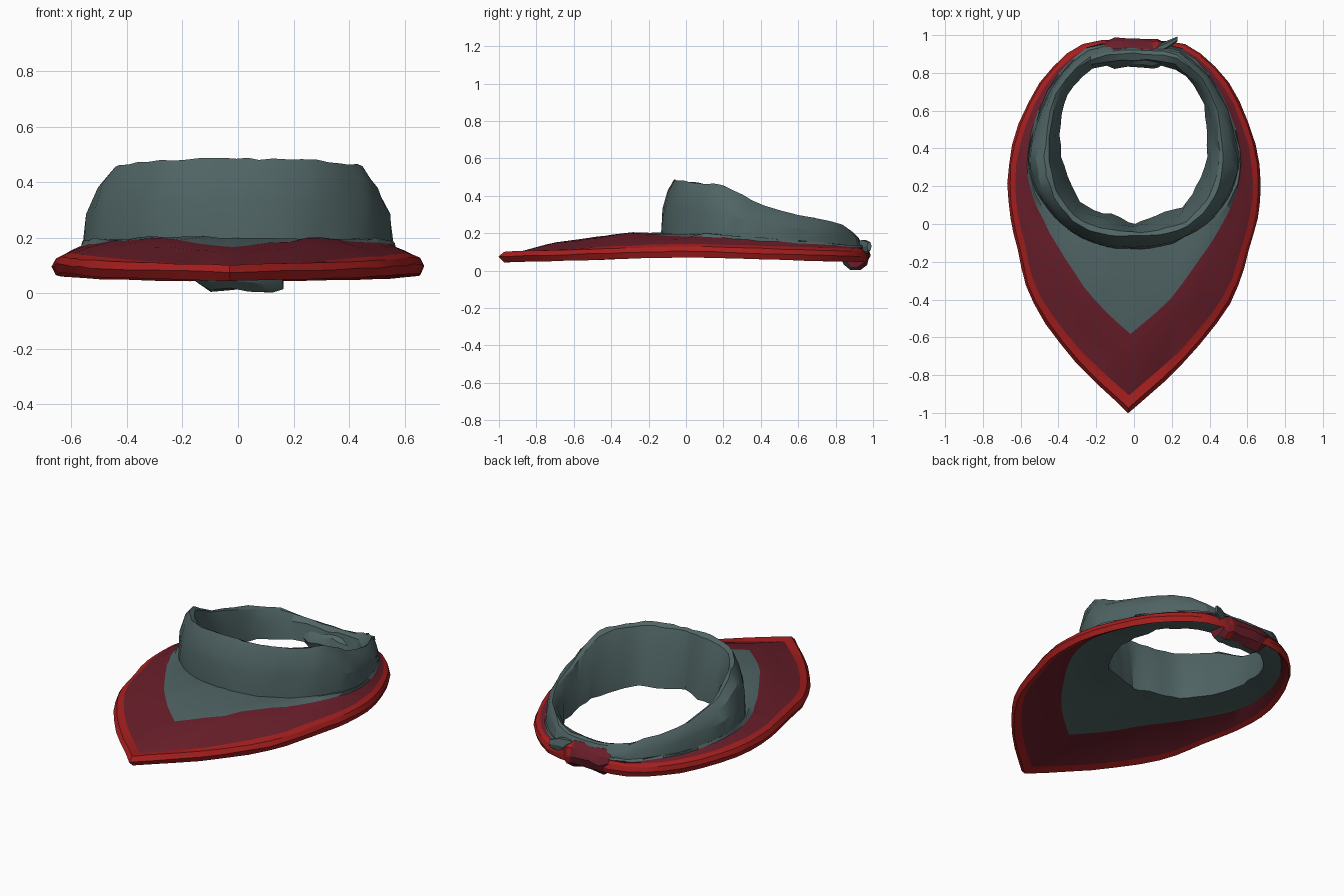
import bpy, bmesh, math, random
from mathutils import Vector

random.seed(4)
cube = bpy.data.objects.get("Cube")
if cube:
    bpy.data.objects.remove(cube)


def material(name, rgb):
    m = bpy.data.materials.new(name)
    m.use_nodes = True
    m.diffuse_color = (*rgb, 1)
    m.node_tree.nodes["Principled BSDF"].inputs["Base Color"].default_value = (*rgb, 1)
    return m


SLATE, MAROON, RED = 0, 1, 2
MATS = [material("slate cloth", (.08, .127, .127)),
        material("maroon border", (.14, .013, .023)),
        material("red trim", (.38, .013, .013))]


def finish(bm, name, angle):
    bmesh.ops.recalc_face_normals(bm, faces=bm.faces)
    mesh = bpy.data.meshes.new(name)
    bm.to_mesh(mesh)
    bm.free()
    ob = bpy.data.objects.new(name, mesh)
    bpy.context.collection.objects.link(ob)
    for m in MATS:
        mesh.materials.append(m)
    bpy.ops.object.select_all(action='DESELECT')
    ob.select_set(True)
    bpy.context.view_layer.objects.active = ob
    bpy.ops.object.shade_smooth_by_angle(angle=math.radians(angle))
    return ob


def ramp(y, *keys):
    """Piecewise linear height along y."""
    for (a, u), (b, v) in zip(keys, keys[1:]):
        if y <= b:
            return u + (v - u) * max(0, (y - a) / (b - a))
    return keys[-1][1]


def smooth_half(pts, steps=3):
    """Catmull-Rom curve from the front centre to the back centre."""
    p = [Vector(q) for q in [pts[0], *pts, pts[-1]]]
    out = []
    for a, b, c, d in zip(p, p[1:], p[2:], p[3:]):
        for i in range(steps):
            t = i / steps
            out.append(b + (c - a) * t / 2 + (2 * a - 5 * b + 4 * c - d) * t * t / 2
                       + (3 * b - a - 3 * c + d) * t ** 3 / 2)
    return out + [p[-1]]


def ring(half, height, jitter=0.0):
    """Mirror a half outline into a closed ring and lift it to its height."""
    loop = half + [Vector((-q.x, q.y)) for q in half[-2:0:-1]]
    wob = lambda: random.uniform(-jitter, jitter)
    return [Vector((q.x + .03 * min(0, q.y) + wob(), q.y + wob(), height(q.y) + wob()))
            for q in loop]


def loft(bm, rings, colours, closed=True):
    rows = [[bm.verts.new(p) for p in r] for r in rings]
    n = len(rows[0])
    for k, colour in enumerate(colours):
        lo, hi = rows[k], rows[(k + 1) % len(rows)]
        for i in range(n):
            j = (i + 1) % n
            f = bm.faces.new((lo[i], lo[j], hi[j], hi[i]))
            f.material_index = colour
    return rows


# Half outlines, front centre to back centre
hem = smooth_half([(0, -1), (.28, -.74), (.52, -.42), (.61, -.14), (.665, .12),
                   (.645, .42), (.5, .75), (.27, .95), (0, .97)])
border = smooth_half([(0, -.58), (.2, -.4), (.36, -.18), (.48, .02), (.55, .2),
                      (.56, .4), (.46, .7), (.25, .93), (0, .95)])
base = smooth_half([(0, -.13), (.15, -.12), (.33, -.04), (.46, .08), (.54, .23),
                    (.55, .41), (.45, .7), (.24, .92), (0, .94)])
crest = smooth_half([(0, -.06), (.13, -.06), (.28, -.01), (.4, .1), (.46, .25),
                     (.47, .42), (.41, .69), (.23, .89), (0, .92)])
hole = smooth_half([(0, 0), (.12, .05), (.25, .09), (.33, .2), (.385, .36),
                    (.385, .52), (.35, .68), (.22, .82), (0, .85)])
seam = [Vector((q.x * .94, .15 + (q.y - .15) * (.92 if q.y < .15 else .975))) for q in hem]


def mix(a, b, t):
    return [p.lerp(q, t) for p, q in zip(a, b)]


# Heights along the scarf
def hem_z(y): return ramp(y, (-1, .075), (-.5, .09), (0, .105), (.5, .09), (1, .075))
def seam_z(y): return ramp(y, (-.9, .095), (-.4, .13), (0, .145), (.5, .13), (1, .115))
def border_z(y): return ramp(y, (-.6, .165), (-.3, .2), (.1, .18), (.6, .145), (1, .12))
def base_z(y): return ramp(y, (-.2, .2), (.2, .19), (.7, .15), (1, .125))
def crest_z(y): return ramp(y, (-.06, .485), (.2, .455), (.4, .35), (.6, .3), (.86, .24), (.95, .14))
def hole_z(y): return ramp(y, (0, .14), (.5, .11), (1, .06))
def wall_z(t): return lambda y: base_z(y) * (1 - t) + crest_z(y) * t


# Scarf: hem, flap, standing collar, inner wall and underside in one loop
bm = bmesh.new()
loft(bm, [
    ring(hem, hem_z, .003),
    ring(mix(hem, seam, .3), lambda y: hem_z(y) + .026, .002),
    ring(seam, seam_z, .002),
    ring(mix(seam, border, .5), lambda y: (seam_z(y) + border_z(y + .2)) / 2 + .006, .005),
    ring(border, border_z, .004),
    ring(mix(border, base, .55), lambda y: base_z(y) + .002, .006),
    ring(base, base_z, .004),
    ring(mix(base, crest, .12), wall_z(.45), .007),
    ring(mix(base, crest, .5), wall_z(.8), .006),
    ring(crest, crest_z, .005),
    ring(mix(crest, hole, .25), lambda y: crest_z(y) - .012, .005),
    ring(mix(crest, hole, .7), lambda y: crest_z(y) * .6 + hole_z(y) * .4, .007),
    ring(hole, hole_z, .006),
    ring(mix(hole, base, .6), lambda y: hole_z(y) - .005, .004),
    ring(border, lambda y: border_z(y) - .055),
    ring(seam, lambda y: hem_z(y) - .02),
    ring(mix(hem, seam, .3), lambda y: hem_z(y) - .032, .002),
], [RED, RED, MAROON, MAROON] + [SLATE] * 10 + [MAROON, RED, RED])
finish(bm, "scarf", 22)

# Knot: a lumpy tied bundle across the back
bm = bmesh.new()
SIDES = 10
sections = []
for x, r, drop in [(-.15, .062, .01), (-.1, .08, 0), (-.03, .076, 0), (.04, .08, 0),
                   (.1, .08, -.005), (.13, .076, -.01), (.16, .06, -.01)]:
    sections.append([Vector((x + random.uniform(-.006, .006),
                             .905 + r * .98 * math.cos(a) + random.uniform(-.006, .006),
                             .088 + drop + r * math.sin(a) + random.uniform(-.007, .007)))
                     for a in (math.tau * i / SIDES for i in range(SIDES))])
rows = loft(bm, sections, [SLATE] * (len(sections) - 1))
for row in (rows[0], rows[-1]):
    bm.faces.new(row)
bmesh.ops.recalc_face_normals(bm, faces=bm.faces)
for f in bm.faces:
    c = f.calc_center_median()
    if f.normal.y > .25 or f.normal.x > .8:
        f.material_index = RED if .1 < c.x < .13 else MAROON
finish(bm, "knot", 25)

# Loose cloth end poking out beside the knot
bm = bmesh.new()
tail = [[Vector((x, y + w * math.cos(a) * .5, z + w * math.sin(a)))
         for a in (math.tau * i / 6 for i in range(6))]
        for x, y, z, w in [(.12, .92, .11, .05), (.18, .95, .125, .045), (.23, .98, .13, .025)]]
rows = loft(bm, tail, [SLATE, SLATE])
for row in (rows[0], rows[-1]):
    bm.faces.new(row)
finish(bm, "loose_end", 25)
